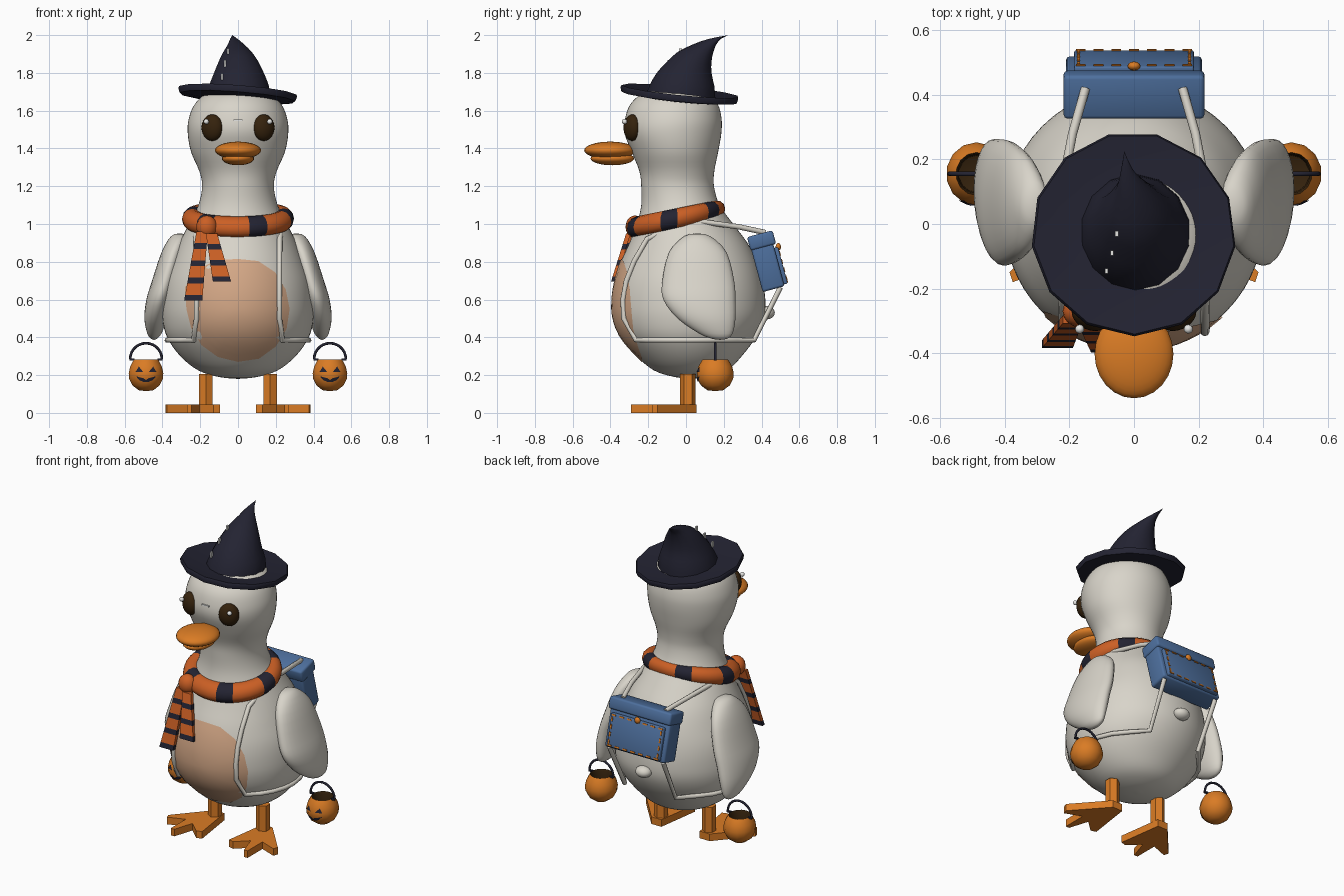
import bpy, bmesh, math
from mathutils import Matrix, Vector

if "Cube" in bpy.data.objects:
    bpy.data.objects.remove(bpy.data.objects["Cube"])

def mat(name, r, g, b):
    m = bpy.data.materials.new(name)
    m.diffuse_color = (r, g, b, 1)
    m.use_nodes = True
    m.node_tree.nodes["Principled BSDF"].inputs["Base Color"].default_value = m.diffuse_color
    return m

CREAM = mat("cream_feathers", .69, .66, .59)
TAN = mat("belly_tan", .66, .39, .24)
ORANGE = mat("bright_orange", .70, .20, .018)
RUST = mat("scarf_orange", .60, .115, .018)
NAVY = mat("dark_navy", .017, .017, .032)
BROWN = mat("dark_brown", .035, .016, .004)
BLUE = mat("denim_blue", .075, .16, .34)
WHITE = mat("eye_white", .8, .8, .78)

def finish(name, bm, mats, M=None, angle=50):
    """Turn a bmesh into a shaded object."""
    if M:
        bm.transform(M)
    bmesh.ops.remove_doubles(bm, verts=bm.verts, dist=1e-5)
    bmesh.ops.recalc_face_normals(bm, faces=bm.faces)
    me = bpy.data.meshes.new(name)
    bm.to_mesh(me)
    bm.free()
    for m in mats:
        me.materials.append(m)
    ob = bpy.data.objects.new(name, me)
    bpy.context.collection.objects.link(ob)
    bpy.ops.object.select_all(action='DESELECT')
    ob.select_set(True)
    bpy.context.view_layer.objects.active = ob
    bpy.ops.object.shade_smooth_by_angle(angle=math.radians(angle))
    return ob

def smooth_rows(rows, sub):
    """Catmull-Rom refinement of cross-section rows."""
    out = []
    for i in range(len(rows) - 1):
        a, b, c, d = (rows[max(i - 1, 0)], rows[i], rows[i + 1], rows[min(i + 2, len(rows) - 1)])
        for k in range(sub):
            t = k / sub
            out.append([.5 * (2 * q + (r - p) * t + (2 * p - 5 * q + 4 * r - s) * t * t
                              + (3 * q - p - 3 * r + s) * t ** 3) for p, q, r, s in zip(a, b, c, d)])
    return out + [list(rows[-1])]

def loft(name, rows, mats, seg=32, M=None, rule=None):
    """Stack elliptical rows (z, x_min, x_max, y_min, y_max)."""
    bm = bmesh.new()
    rings = []
    for z, x0, x1, y0, y1 in rows:
        rings.append([bm.verts.new(((x0 + x1) / 2 + (x1 - x0) / 2 * math.sin(2 * math.pi * i / seg),
                                    (y0 + y1) / 2 - (y1 - y0) / 2 * math.cos(2 * math.pi * i / seg), z))
                      for i in range(seg)])
    for j in range(len(rings) - 1):
        for i in range(seg):
            k = (i + 1) % seg
            f = bm.faces.new((rings[j][i], rings[j][k], rings[j + 1][k], rings[j + 1][i]))
            f.material_index = rule(j) if rule else 0
    return finish(name, bm, mats, M)

def ball(name, m, loc, scale, rot=0, seg=24):
    bm = bmesh.new()
    bmesh.ops.create_uvsphere(bm, u_segments=seg, v_segments=seg * 2 // 3, radius=1)
    return finish(name, bm, [m], Matrix.Translation(loc) @ Matrix.Rotation(rot, 4, 'Z') @ Matrix.Diagonal((*scale, 1)))

def boxes(name, m, items, M=None, bevel=0):
    """One object made of boxes (centre, size)."""
    bm = bmesh.new()
    for loc, size in items:
        bmesh.ops.create_cube(bm, size=1, matrix=Matrix.Translation(loc) @ Matrix.Diagonal((*size, 1)))
    if bevel:
        bmesh.ops.bevel(bm, geom=bm.edges[:], offset=bevel, segments=2, affect='EDGES', profile=.5)
    return finish(name, bm, [m], M)

def tube(name, m, pts, r):
    cu = bpy.data.curves.new(name, 'CURVE')
    cu.dimensions, cu.bevel_depth, cu.bevel_resolution, cu.use_fill_caps = '3D', r, 2, True
    sp = cu.splines.new('POLY')
    sp.points.add(len(pts) - 1)
    for p, q in zip(sp.points, pts):
        p.co = (*q, 1)
    cu.materials.append(m)
    ob = bpy.data.objects.new(name, cu)
    bpy.context.collection.objects.link(ob)
    bpy.ops.object.select_all(action='DESELECT')
    ob.select_set(True)
    bpy.context.view_layer.objects.active = ob
    bpy.ops.object.convert(target='MESH')
    bpy.ops.object.shade_smooth_by_angle(angle=math.radians(50))

# Body, neck and head in one lofted skin: z, half width, front y, back y
BODY = [(.18, 0, .04, .04), (.19, .10, -.06, .13), (.225, .21, -.17, .22), (.30, .305, -.26, .295),
        (.40, .375, -.345, .37), (.50, .40, -.385, .415), (.60, .40, -.39, .42), (.70, .385, -.375, .405),
        (.80, .35, -.345, .375), (.90, .31, -.30, .325), (1.0, .26, -.26, .25), (1.1, .21, -.237, .178),
        (1.2, .19, -.237, .148), (1.28, .205, -.247, .15), (1.38, .248, -.287, .17), (1.48, .266, -.325, .187),
        (1.56, .26, -.322, .188), (1.64, .225, -.29, .165), (1.70, .15, -.21, .10), (1.725, 0, -.05, -.05)]
rows = smooth_rows([(z, -w, w, f, b) for z, w, f, b in BODY], 4)
rows = [(z, min(a, 0), max(b, 0), c, d) for z, a, b, c, d in rows]
loft("body", rows, [CREAM], 56)

def on_body(z, deg, off=0.0):
    """Point on the body skin; 0 degrees is the front."""
    for p, q in zip(rows, rows[1:]):
        if p[0] <= z <= q[0]:
            t = (z - p[0]) / (q[0] - p[0])
            _, x0, x1, y0, y1 = [u + (v - u) * t for u, v in zip(p, q)]
            a = math.radians(deg)
            return Vector(((x1 + off) * math.sin(a), (y0 + y1) / 2 - ((y1 - y0) / 2 + off) * math.cos(a), z))

def front(x, z, off):
    w = on_body(z, 90).x
    return on_body(z, math.degrees(math.asin(max(-1, min(1, x / w)))), off)

# Belly patch: thin plate hugging the body
radii = [.27, .27, .275, .275, .265, .28, .30, .30, .27, .265, .27, .275, .28, .285, .28, .275]
bm = bmesh.new()
n, rings = len(radii), 8
g = [[bm.verts.new(front(r * k / rings * math.cos(2 * math.pi * i / n), .55 + r * k / rings * math.sin(2 * math.pi * i / n), .005))
      for i, r in enumerate(radii[:1] + radii[1:])] for k in range(rings + 1)]
for k in range(rings):
    for i in range(n):
        j = (i + 1) % n
        bm.faces.new((g[k][i], g[k][j], g[k + 1][j], g[k + 1][i]))
bmesh.ops.remove_doubles(bm, verts=bm.verts, dist=1e-5)
bmesh.ops.dissolve_degenerate(bm, edges=bm.edges, dist=1e-5)
belly = finish("belly_patch", bm, [TAN])

ball("tail", CREAM, (0, .425, .53), (.05, .045, .035))

# Beak and forehead stitch
ball("upper_beak", ORANGE, (0, -.402, 1.39), (.122, .137, .046))
ball("lower_beak", ORANGE, (0, -.39, 1.347), (.085, .115, .036))
boxes("forehead_stitch", WHITE, [((0, -.325, 1.548), (.05, .012, .008))])

# Hat
brim = [(-.005, 0), (-.02, .17), (-.005, .31), (.02, .318), (.03, .312), (.012, .18), (.02, 0)]
tilt = Matrix.Translation((-.003, -.033, 1.675)) @ Matrix.Rotation(.075, 4, 'Y') @ Matrix.Rotation(-.10, 4, 'X')
loft("hat_brim", [(z, -r, r, -r, r) for z, r in brim], [NAVY], 13, tilt)
cone = [(1.67, -.17, .175, -.215, .155), (1.73, -.158, .168, -.195, .15), (1.80, -.13, .14, -.155, .135),
        (1.86, -.105, .11, -.10, .135), (1.91, -.08, .075, -.045, .145), (1.95, -.055, .035, .035, .16),
        (1.98, -.042, -.002, .12, .185), (2.0, -.03, -.03, .225, .225)]
loft("hat_cone", smooth_rows(cone, 2), [NAVY], 14)
boxes("hat_stitches", WHITE, [((-.053, -.03, 1.915), (.01, .016, .03)), ((-.068, -.09, 1.85), (.01, .016, .035)),
                              ((-.085, -.145, 1.78), (.01, .016, .035))])

# Scarf ring with dark bands every 60 degrees
bm = bmesh.new()
seg, tubeseg = 36, 12
ring = []
for i in range(seg):
    a = math.radians(i * 10 + 2)
    ring.append([])
    for j in range(tubeseg):
        b = 2 * math.pi * j / tubeseg
        y = -(.208 + .055 * math.cos(b)) * math.cos(a)
        ring[i].append(bm.verts.new(((.242 + .055 * math.cos(b)) * math.sin(a), -.055 + y,
                                     1.027 + .2 * y + .055 * math.sin(b))))
for i in range(seg):
    for j in range(tubeseg):
        k, l = (i + 1) % seg, (j + 1) % tubeseg
        f = bm.faces.new((ring[i][j], ring[k][j], ring[k][l], ring[i][l]))
        f.material_index = int(i % 6 in (1, 2))
finish("scarf_ring", bm, [RUST, NAVY])
ball("scarf_knot", RUST, (-.165, -.27, .985), (.056, .05, .06), seg=16)

def scarf_tail(name, top, bottom, n):
    bm = bmesh.new()
    prev = None
    for i in range(n + 1):
        t = i / n
        c = Vector(top).lerp(Vector(bottom), t)
        w = .03 + .018 * t
        cur = [bm.verts.new(c + Vector((x * w, y * .012, 0))) for x, y in ((-1, -1), (1, -1), (1, 1), (-1, 1))]
        if prev:
            for k in range(4):
                f = bm.faces.new((prev[k], prev[(k + 1) % 4], cur[(k + 1) % 4], cur[k]))
                f.material_index = int(i % 3 == 0)
        if i in (0, n):
            bm.faces.new(cur).material_index = int(i == n)
        prev = cur
    finish(name, bm, [RUST, NAVY])
scarf_tail("scarf_tail_long", (-.19, -.295, .96), (-.237, -.372, .595), 12)
scarf_tail("scarf_tail_short", (-.14, -.305, .95), (-.085, -.385, .695), 9)

# Backpack, leaning along the back
P = Matrix.Translation((0, .425, .80)) @ Matrix.Rotation(math.radians(15), 4, 'X')
boxes("backpack_body", BLUE, [((0, 0, -.01), (.42, .12, .28))], P, .012)
boxes("backpack_lid", BLUE, [((0, .005, .115), (.435, .14, .075))], P, .012)
boxes("backpack_pocket", BLUE, [((0, .065, -.04), (.37, .03, .2))], P, .006)
dash = [((-.165 + i * .055, .081, z), (.03, .006, .009)) for i in range(7) for z in (.05, -.13)]
dash += [((s * .172, .081, -.11 + i * .045), (.009, .006, .026)) for i in range(4) for s in (-1, 1)]
boxes("backpack_stitches", ORANGE, dash, P)
ball("backpack_button", ORANGE, P @ Vector((0, .082, .06)), (.02, .014, .02), seg=12)

# Paired parts
wing = [(.95, .31, .31, .06, .06), (.935, .265, .355, -.01, .13), (.85, .28, .405, -.09, .215), (.70, .315, .455, -.125, .255),
        (.60, .345, .485, -.12, .262), (.50, .375, .496, -.045, .262), (.42, .405, .48, .07, .247), (.392, .43, .46, .14, .215), (.387, .445, .445, .18, .18)]
foot = [(.135, .055), (.205, .055), (.385, -.15), (.375, -.18), (.27, -.14), (.27, -.29), (.245, -.29),
        (.205, -.165), (.13, -.235), (.095, -.225)]
pot = [(.115, 0), (.12, .04), (.145, .073), (.18, .091), (.21, .094), (.245, .086), (.275, .07), (.283, .064), (.27, .058), (.2, .055), (.18, 0)]
for s, side in ((-1, "left"), (1, "right")):
    S = Matrix.Diagonal((s, 1, 1, 1))
    loft(side + "_wing", smooth_rows(wing, 3), [CREAM], 28, S)
    ball(side + "_eye", BROWN, (s * .136, -.285, 1.51), (.06, .042, .07), s * .45)
    ball(side + "_eye_glint", WHITE, (s * .168, -.325, 1.542), (.014, .014, .014), seg=12)
    # Strap over the shoulder, down the chest and round the hip to the pack
    pts = [(.15, .42, .955), (.19, .28, .985), (.225, .10, 1.01), (.235, -.04, 1.0)]
    pts += [front(.215, z, .008) for z in (.92, .8, .7, .6, .5)] + [front(.23, .385, .008)]
    pts += [on_body(.385, d, .008) for d in (52, 65, 78, 90, 105, 120, 135)] + [(.18, .36, .385), (.19, .50, .665)]
    tube(side + "_strap", CREAM, [S @ Vector(p) for p in pts], .014)
    # Leg and three-toed foot
    bm = bmesh.new()
    bmesh.ops.create_cone(bm, cap_ends=True, segments=6, radius1=.041, radius2=.041, depth=.2,
                          matrix=Matrix.Translation((.17, .01, .105)))
    finish(side + "_leg", bm, [ORANGE], S)
    bm = bmesh.new()
    f = bm.faces.new([bm.verts.new((x, y, 0)) for x, y in foot])
    up = bmesh.ops.extrude_face_region(bm, geom=[f])["geom"]
    bmesh.ops.translate(bm, verts=[v for v in up if isinstance(v, bmesh.types.BMVert)], vec=(0, 0, .045))
    finish(side + "_foot", bm, [ORANGE], S, 20)
    # Pumpkin pail with hollow top, handle and carved face
    cx, cy = s * .487, .155
    loft(side + "_pail", [(z, cx - r, cx + r, cy - r * 1.04, cy + r * 1.04) for z, r in pot], [ORANGE, BROWN], 14,
         rule=lambda j: int(j > 6))
    tube(side + "_pail_handle", NAVY, [(cx + .084 * math.cos(a), cy, .285 + .084 * math.sin(a))
         for a in [math.pi * i / 14 for i in range(15)]], .007)
    boxes(side + "_pail_hinges", NAVY, [((cx + k * .074, cy, .282), (.026, .014, .01)) for k in (-1, 1)])
    bm = bmesh.new()
    shapes = [[(k * .015, .012), (k * .055, .012), (k * .038, .04)] for k in (-1, 1)]
    shapes += [[(-.055, -.01), (-.032, -.034), (-.03, -.018)], [(.055, -.01), (.032, -.034), (.03, -.018)],
               [(-.032, -.034), (-.01, -.042), (-.015, -.02), (-.03, -.018)], [(.032, -.034), (.01, -.042), (.015, -.02), (.03, -.018)],
               [(-.01, -.042), (.01, -.042), (.015, -.02), (0, -.032), (-.015, -.02)]]
    for sh in shapes:
        bm.faces.new([bm.verts.new((cx + x, cy - .004 - .098 * math.sqrt(1 - (x / .095) ** 2 - (z / .092) ** 2), .205 + z)) for x, z in sh])
    finish(side + "_pail_face", bm, [NAVY])
